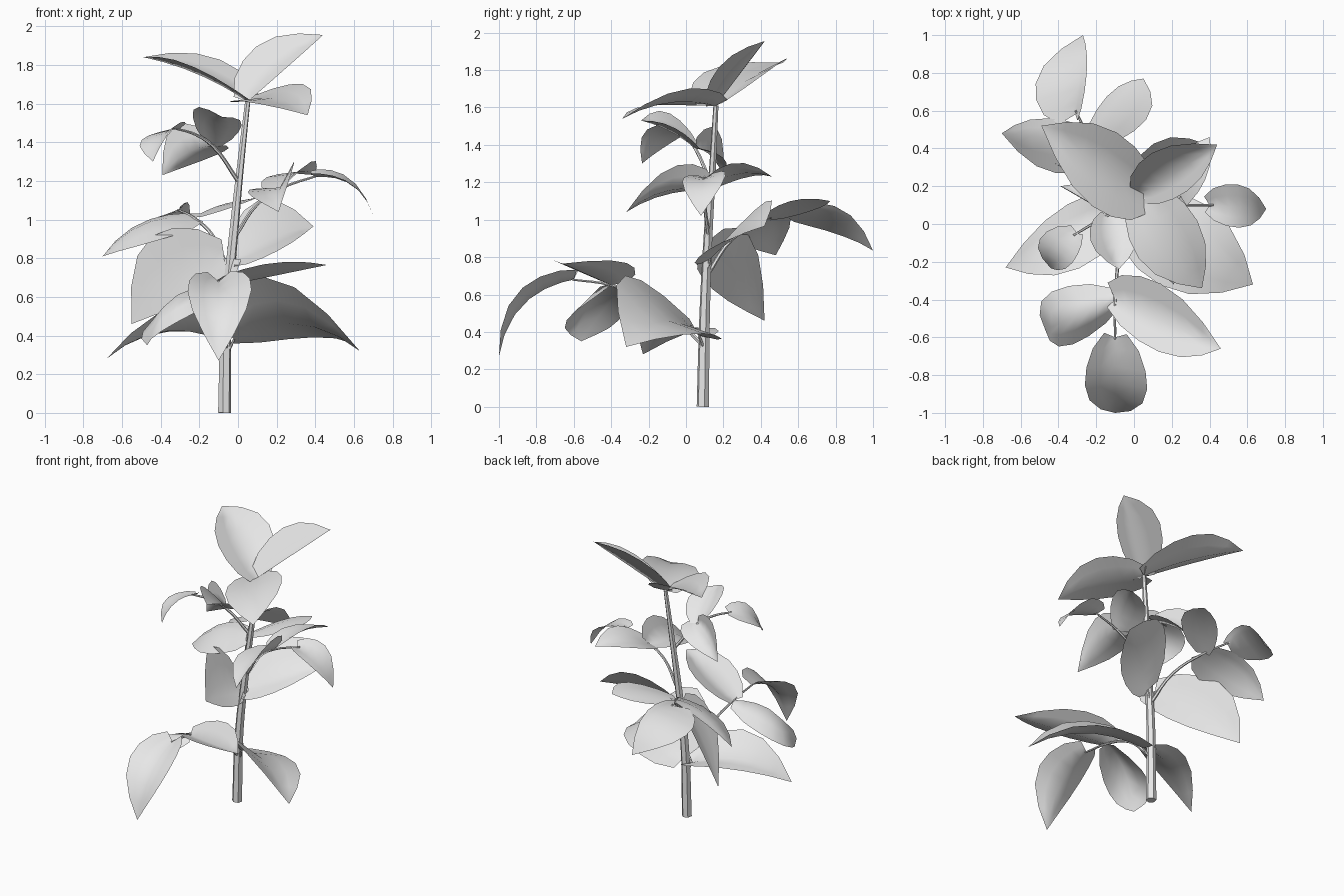
import bpy
import bmesh
from mathutils import Vector

cube = bpy.data.objects.get("Cube")
if cube:
    bpy.data.objects.remove(cube, do_unlink=True)

# One pale grey for the whole plant
grey = bpy.data.materials.new("pale_grey")
grey.use_nodes = True
colour = (0.8, 0.8, 0.8, 1)
grey.diffuse_color = colour
for node in grey.node_tree.nodes:
    if node.type == "BSDF_PRINCIPLED":
        node.inputs["Base Color"].default_value = colour

WIDEST = 0.42
STATIONS = (0, 0.1, 0.25, WIDEST, 0.62, 0.82, 1)
WIDTHS = (0.36, 0.74, 0.95, 1, 0.85, 0.48, 0)


def tube(name, points, thick, thin):
    """Tapering six-sided stalk through the given points."""
    curve = bpy.data.curves.new(name, "CURVE")
    curve.dimensions = "3D"
    curve.bevel_depth = 1
    curve.bevel_resolution = 1
    curve.resolution_u = 4
    curve.use_fill_caps = True
    spline = curve.splines.new("BEZIER")
    spline.bezier_points.add(len(points) - 1)
    for i, (knot, place) in enumerate(zip(spline.bezier_points, points)):
        knot.co = place
        knot.handle_left_type = knot.handle_right_type = "AUTO"
        knot.radius = thick + (thin - thick) * i / (len(points) - 1)
    curve.materials.append(grey)
    stalk = bpy.data.objects.new(name, curve)
    bpy.context.collection.objects.link(stalk)
    bpy.ops.object.select_all(action="DESELECT")
    stalk.select_set(True)
    bpy.context.view_layer.objects.active = stalk
    bpy.ops.object.convert(target="MESH")
    bpy.ops.object.shade_smooth_by_angle()


def leaf(name, base, tip, side_a, side_b, arch):
    """Folded heart-shaped blade: midrib from base to tip, widest at two side points."""
    base, tip = Vector(base), Vector(tip)
    along = (tip - base).normalized()
    lift = (Vector((0, 0, 1)) - along * along.z).normalized() * arch

    def rib(t):
        return base.lerp(tip, t) + lift * 4 * t * (1 - t)

    spread_a = Vector(side_a) - rib(WIDEST)
    spread_b = Vector(side_b) - rib(WIDEST)
    bm = bmesh.new()
    rows = []
    for t, width in zip(STATIONS, WIDTHS):
        row = []
        for s in (-1, -0.5, 0, 0.5, 1):
            # The lobes reach back behind the stalk
            back = 0.08 * abs(s) * (1 - t) ** 3
            spread = spread_a if s < 0 else spread_b
            place = rib(t) - (tip - base) * back + spread * abs(s) * width
            row.append(bm.verts.new(place))
        rows.append(row)
    for low, high in zip(rows, rows[1:]):
        for i in range(4):
            bm.faces.new((low[i], low[i + 1], high[i + 1], high[i]))
    bmesh.ops.remove_doubles(bm, verts=bm.verts, dist=0.0005)
    bm.normal_update()
    if sum(f.normal.z for f in bm.faces) < 0:
        bmesh.ops.reverse_faces(bm, faces=bm.faces)
    for face in bm.faces:
        face.smooth = True
    mesh = bpy.data.meshes.new(name)
    bm.to_mesh(mesh)
    bm.free()
    mesh.materials.append(grey)
    bpy.context.collection.objects.link(bpy.data.objects.new(name, mesh))


# Main stem
tube("stem", [(-.07, .09, 0), (-.06, .1, .5), (-.02, .12, .95),
              (.01, .14, 1.25), (.05, .16, 1.61)], .034, .014)

# Front branch with three leaflets
fork = (-.1, -.4, .65)
tube("front_branch", [(-.06, .1, .32), (-.08, -.15, .55), fork, (-.1, -.61, .68)], .012, .006)
leaf("front_end_leaf", (-.1, -.6, .68), (-.1, -1, .27), (.07, -.88, .63), (-.26, -.86, .62), .1)
leaf("front_left_leaf", fork, (.46, -.66, .765), (.15, -.32, .77), (.14, -.68, .77), 0)
leaf("front_right_leaf", fork, (-.47, -.56, .35), (-.44, -.36, .46), (-.33, -.64, .46), .11)

# Lowest pair of broad leaves
node = (-.06, .1, .3)
left, right = (-.02, .07, .38), (-.1, .07, .38)
tube("low_left_stalk", [node, left], .01, .006)
tube("low_right_stalk", [node, right], .01, .006)
leaf("low_left_leaf", left, (.63, -.32, .32), (.4, .09, .39), (.15, -.33, .7), .11)
leaf("low_right_leaf", right, (-.68, -.23, .28), (-.36, .1, .42), (-.3, -.24, .55), .09)

# Middle pair of broad leaves
node = (-.04, .11, .7)
left, right = (-.01, .13, .79), (-.07, .13, .8)
tube("middle_left_stalk", [node, left], .01, .006)
tube("middle_right_stalk", [node, right], .01, .006)
leaf("middle_left_leaf", left, (.39, .42, .965), (.11, .43, 1.1), (.21, .12, .84), .03)
leaf("middle_right_leaf", right, (-.55, .42, .46), (-.45, .34, .91), (-.17, .15, .62), .07)

# Rear branch with three leaflets
fork = (-.23, .44, 1.01)
tube("rear_branch", [(-.04, .11, .7), (-.12, .25, .9), fork, (-.31, .6, 1.05)], .012, .006)
leaf("rear_end_leaf", (-.31, .58, 1.04), (-.27, 1, .835), (-.52, .75, .94), (-.25, .8, 1.07), .1)
leaf("rear_left_leaf", fork, (.05, .77, 1.1), (-.14, .68, 1.05), (.07, .56, 1.1), .02)
leaf("rear_right_leaf", fork, (-.7, .48, .81), (-.46, .56, 1), (-.42, .27, .89), .07)

# Left branch with three leaflets
fork = (.22, .1, 1.16)
tube("left_branch", [(-.01, .12, .92), (.1, .1, 1.08), fork, (.42, .1, 1.23)], .011, .006)
leaf("left_end_leaf", (.4, .1, 1.22), (.7, .08, 1.02), (.55, .21, 1.23), (.56, -.02, 1.2), .07)
leaf("left_rear_leaf", fork, (.4, .46, 1.23), (.15, .3, 1.22), (.38, .24, 1.3), .05)
leaf("left_front_leaf", fork, (.21, -.32, 1.04), (.29, -.05, 1.29), (.05, -.08, 1.14), .05)

# Right branch with three leaflets
fork = (-.13, .05, 1.38)
tube("right_branch", [(0, .13, 1.2), fork, (-.22, 0, 1.44), (-.32, -.06, 1.47)], .011, .006)
leaf("right_end_leaf", (-.3, -.05, 1.47), (-.44, -.235, 1.3), (-.33, -.21, 1.48), (-.5, -.08, 1.41), .06)
leaf("right_front_leaf", fork, (-.08, -.24, 1.53), (.02, -.06, 1.49), (-.23, -.09, 1.57), .02)
leaf("right_rear_leaf", fork, (-.39, .2, 1.23), (-.33, .17, 1.48), (-.12, .2, 1.33), .04)

# Crown of three broad leaves
crown = (.05, .16, 1.61)
leaf("crown_right_leaf", crown, (-.49, .52, 1.84), (-.23, .1, 1.79), (-.1, .49, 1.83), .03)
leaf("crown_left_leaf", crown, (.44, .42, 1.955), (.1, .38, 1.9), (.29, .18, 1.82), 0)
leaf("crown_front_leaf", crown, (.36, -.34, 1.54), (.34, .01, 1.7), (.03, -.19, 1.61), .05)
